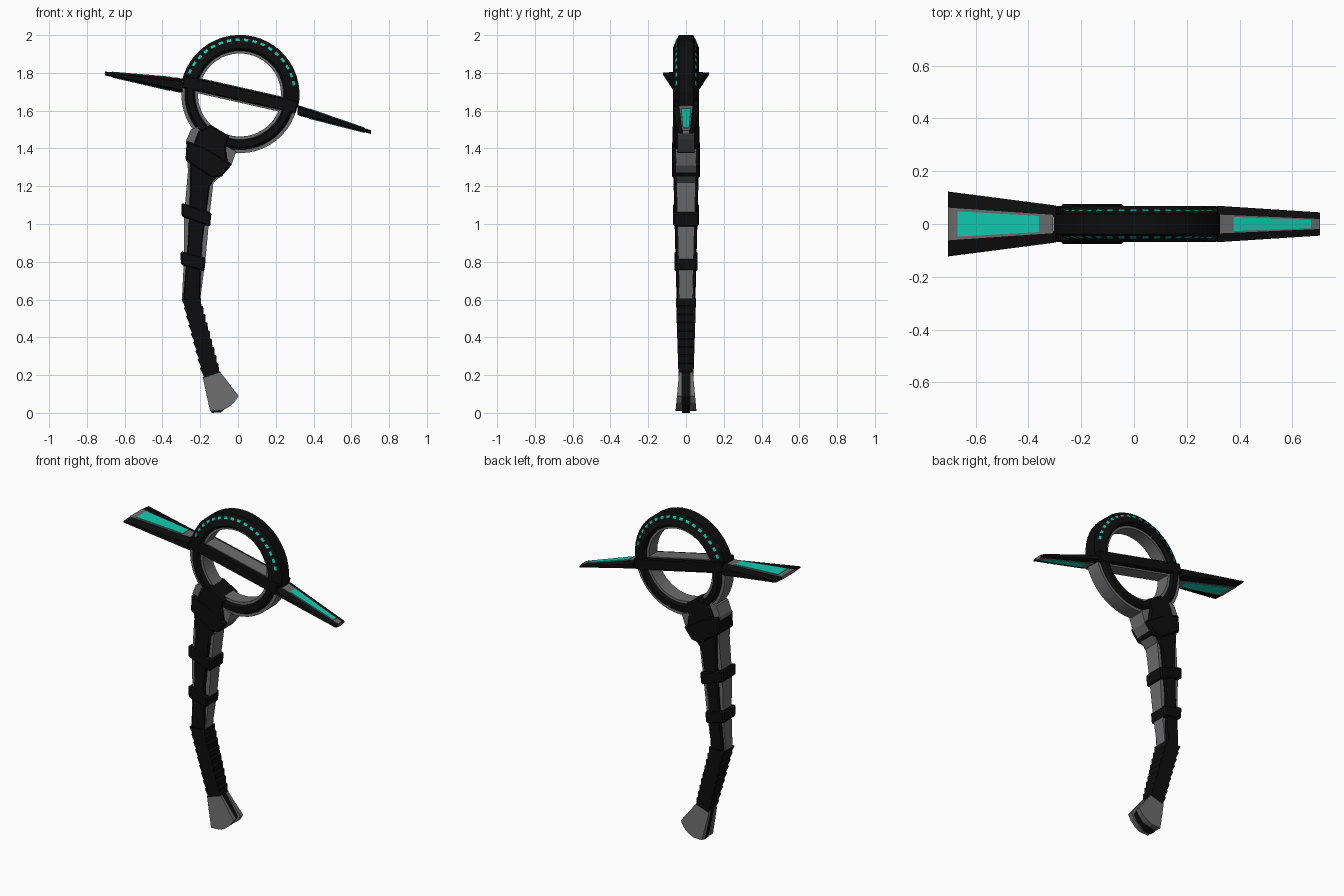
import bpy, bmesh, math
from mathutils import Vector

if "Cube" in bpy.data.objects:
    bpy.data.objects.remove(bpy.data.objects["Cube"])


def material(name, rgb):
    m = bpy.data.materials.new(name)
    m.diffuse_color = (*rgb, 1)
    m.use_nodes = True
    m.node_tree.nodes["Principled BSDF"].inputs["Base Color"].default_value = m.diffuse_color
    return m


BLACK = material("matte black", (0.004, 0.004, 0.004))
GREY = material("steel grey", (0.15, 0.147, 0.152))
TEAL = material("bright teal", (0.006, 0.60, 0.44))
CX, CZ = 0.01, 1.685                      # ring centre
TILT = math.atan2(-0.14, 0.62)            # slope of the cross bar


def finish(name, bm, mat, bevel=0):
    bmesh.ops.recalc_face_normals(bm, faces=bm.faces)
    me = bpy.data.meshes.new(name)
    bm.to_mesh(me)
    bm.free()
    me.materials.append(mat)
    ob = bpy.data.objects.new(name, me)
    bpy.context.collection.objects.link(ob)
    if bevel:
        b = ob.modifiers.new("chamfer", 'BEVEL')
        b.width, b.segments = bevel, 1
        b.limit_method, b.angle_limit = 'ANGLE', math.radians(50)
    return ob


def loft(bm, loops, closed=False):
    """Skin a list of equal vertex rings, capping the ends."""
    rings = [[bm.verts.new(p) for p in lp] for lp in loops]
    n = len(rings[0])
    for a, b in zip(rings, rings[1:]):
        for i in range(n):
            bm.faces.new((a[i], a[(i + 1) % n], b[(i + 1) % n], b[i]))
    bm.faces.new(rings[0])
    bm.faces.new(rings[-1][::-1])


def prism(name, pts, mat, width, inner=None, bevel=0):
    """Side outline (x, z) extruded in y; width = (z0, w0, z1, w1) tapers it."""
    z0, w0, z1, w1 = width
    w = lambda z: w0 + (w1 - w0) * (z - z0) / (z1 - z0)
    bm = bmesh.new()
    if inner is None:
        loft(bm, [[(x, s * w(z), z) for x, z in pts] for s in (-1, 1)])
    else:
        for s in (-1, 1):
            loft(bm, [[(x, s * inner, z) for x, z in pts],
                      [(x, s * w(z), z) for x, z in pts]])
    return finish(name, bm, mat, bevel)


def sweep(bm, profile, a0, a1, n):
    """Sweep an (r, y) profile round the ring centre."""
    loops = []
    for i in range(n + 1):
        a = a0 + (a1 - a0) * i / n
        loops.append([(CX + r * math.cos(a), y, CZ + r * math.sin(a)) for r, y in profile])
    loft(bm, loops)


def arc(name, half, mat, a0, a1, n):
    bm = bmesh.new()
    sweep(bm, half + [(r, -y) for r, y in reversed(half)], a0, a1, n)
    return finish(name, bm, mat)


# Ring: upper black hood with grey lining, lower grey hoop with black facing
up0, up1 = TILT, TILT + math.pi
arc("upper_ring", [(.232, .05), (.245, .068), (.252, .068), (.316, .038)], BLACK, up0, up1, 24)
arc("upper_ring_lining", [(.218, .042), (.25, .042)], GREY, up0, up1, 24)
arc("lower_ring_core", [(.222, .045), (.31, .045)], GREY, up1, up0 + 2 * math.pi, 24)
arc("lower_ring_facing", [(.238, .045), (.246, .068), (.278, .068), (.292, .045)],
    BLACK, up1, up0 + 2 * math.pi, 24)

# Glowing dashes on both chamfers of the hood
bm = bmesh.new()
COUNT = 17
for s in (-1, 1):
    for i in range(COUNT):
        a = math.radians(12 + 143 * i / (COUNT - 1))
        prof = []
        for r, off in ((.283, -.002), (.297, -.002), (.297, .002), (.283, .002)):
            y = .068 - (r - .252) * .03 / .064
            prof.append((r + off * .42, s * (y + off * .9)))
        sweep(bm, prof, a - .04, a + .04, 1)
finish("ring_dashes", bm, TEAL)


# Cross bar through the ring
def along(d, h):
    c, s = math.cos(TILT), math.sin(TILT)
    return (CX + d * c - h * s, CZ + d * s + h * c)


bar = lambda d, lo, hi: [along(-d, lo), along(d, lo), along(d, hi), along(-d, hi)]
prism("cross_bar", bar(.31, -.032, .034), BLACK, (0, .068, 1, .068), bevel=.006)
prism("cross_bar_core", bar(.24, -.042, .039), GREY, (0, .045, 1, .045))


# Wings: two black rails, a grey web between them, teal panels above and below
def wing(side, base, tip):
    # each end: x, z, web half height, inner half width, outer half width
    def at(t):
        return [p + (q - p) * t for p, q in zip(base, tip)]

    bm = bmesh.new()
    for s in (-1, 1):
        loops = []
        for x, z, h, yi, yo in (base, tip):
            loops.append([(x, s * yi * .8, z - h), (x, s * yi, z - h), (x, s * yo, z - h * .55),
                          (x, s * yo, z + h * .55), (x, s * yi, z + h), (x, s * yi * .8, z + h)])
        loft(bm, loops)
    finish(side + "_wing_rails", bm, BLACK)

    bm = bmesh.new()
    loft(bm, [[(x, sy * yi, z + sz * (h + .002)) for sy, sz in ((-1, -1), (1, -1), (1, 1), (-1, 1))]
              for x, z, h, yi, yo in (at(0.03), tip)])
    finish(side + "_wing_web", bm, GREY)

    bm = bmesh.new()
    for sz in (-1, 1):
        loops = []
        for t in (.16, .91):
            x, z, h, yi, yo = at(t)
            y = yi * .8
            loops.append([(x, sy * y, z + sz * (h + o))
                          for sy, o in ((-1, 0), (1, 0), (1, .005), (-1, .005))])
        loft(bm, loops)
    finish(side + "_wing_panels", bm, TEAL)


wing("left", (-.295, 1.732, .038, .034, .07), (-.705, 1.797, .008, .062, .123))
wing("right", (.315, 1.603, .026, .036, .069), (.705, 1.486, .008, .019, .044))

# Handle: grey core showing fore and aft of the black side plates
prism("handle_core", [(-.25, 1.50), (-.275, 1.44), (-.265, 1.28), (-.285, 1.05), (-.287, .8),
                      (-.297, .6), (-.2, .6), (-.172, .815), (-.15, 1.05), (-.13, 1.22),
                      (-.08, 1.26), (-.035, 1.31), (-.01, 1.385), (-.1, 1.43), (-.2, 1.52)],
      GREY, (.6, .035, 1.3, .053))
prism("handle_plates", [(-.205, 1.47), (-.255, 1.36), (-.253, 1.2), (-.265, .9), (-.29, .6),
                        (-.203, .59), (-.19, .9), (-.15, 1.2), (-.10, 1.27), (-.12, 1.42)],
      BLACK, (.6, .05, 1.3, .068), bevel=.006)

# Collar claw gripping the ring, and slanted bands
prism("collar_claw", [(-.21, 1.49), (-.145, 1.525), (-.045, 1.465), (-.065, 1.40), (-.055, 1.33),
                      (-.09, 1.26), (-.2, 1.3), (-.25, 1.38)],
      BLACK, (1.2, .072, 1.5, .072), bevel=.008)
for name, pts, w in (
        ("upper_band", [(-.272, 1.44), (-.278, 1.335), (-.14, 1.245), (-.085, 1.252),
                        (-.033, 1.318), (-.16, 1.40)], .075),
        ("middle_band", [(-.30, 1.112), (-.30, 1.04), (-.148, .985), (-.14, 1.06)], .068),
        ("lower_band", [(-.305, .857), (-.302, .783), (-.178, .75), (-.17, .82)], .062)):
    prism(name, pts, BLACK, (0, w, 1, w), bevel=.008)

# Wrapped grip with a saw-tooth outline
N = 9
left, right = [], []
for i in range(N):
    for t, bump in ((i / N, .004), ((i + .85) / N, -.004)):
        z = .41 * t
        left.append((-.295 + .11 * t - bump, .6 - z))
        right.append((-.20 + .105 * t + bump, .605 - .39 * t))
left.append((-.183, .185))
right.append((-.093, .215))
prism("grip", left + right[::-1], BLACK, (.2, .04, .6, .053))

# Flared pommel: grey cheeks over a black core
prism("pommel_cheeks", [(-.187, .19), (-.093, .215), (.003, .09), (-.02, .055), (-.055, .027),
                        (-.09, .012), (-.148, .01)],
      GREY, (0, .056, .2, .038), inner=.02)
prism("pommel_core", [(-.18, .19), (-.098, .21), (-.015, .085), (-.04, .045), (-.09, .003),
                      (-.14, 0)], BLACK, (0, .021, 1, .021))
